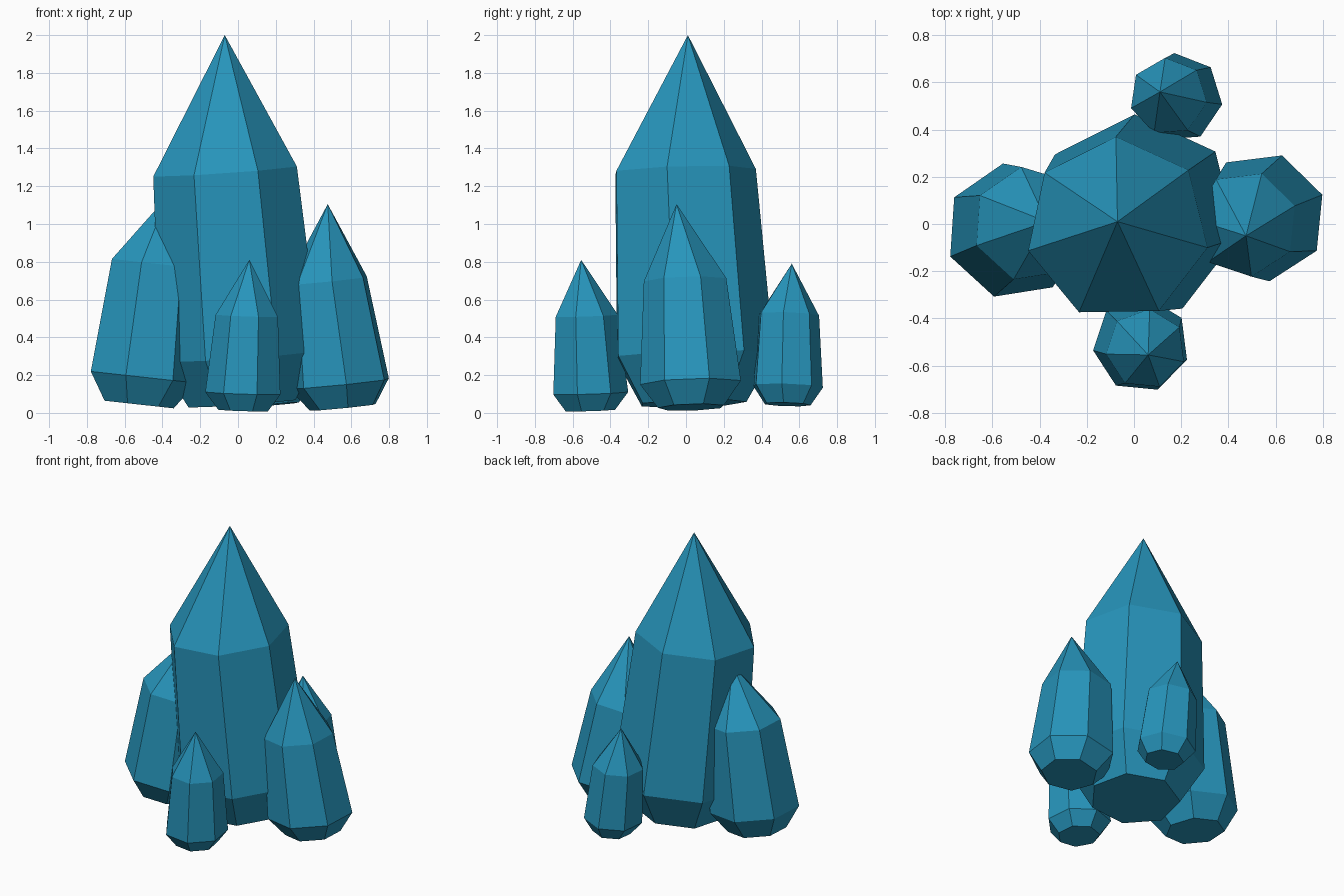
import bpy, bmesh
from math import radians, cos, sin, tau

if "Cube" in bpy.data.objects:
    bpy.data.objects.remove(bpy.data.objects["Cube"])

SIDES = 7

blue = bpy.data.materials.new("crystal_blue")
blue.diffuse_color = (0.02, 0.30, 0.50, 1)
blue.use_nodes = True
blue.node_tree.nodes["Principled BSDF"].inputs["Base Color"].default_value = blue.diffuse_color


def crystal(name, phase, tilt, rings, apex):
    """Seven-sided crystal: rings are (x, y, z, radius), tilt is the rings' slope in x and y."""
    bm = bmesh.new()
    loops = []
    for x, y, z, r in rings:
        loop = []
        for i in range(SIDES):
            a = radians(phase) + tau * i / SIDES
            dx, dy = r * cos(a), r * sin(a)
            loop.append(bm.verts.new((x + dx, y + dy, z + tilt[0] * dx + tilt[1] * dy)))
        loops.append(loop)
    tip = bm.verts.new(apex)
    bm.faces.new(loops[0][::-1])
    for i in range(SIDES):
        j = (i + 1) % SIDES
        for low, high in zip(loops, loops[1:]):
            bm.faces.new((low[i], low[j], high[j], high[i]))
        bm.faces.new((loops[-1][i], loops[-1][j], tip))
    mesh = bpy.data.meshes.new(name)
    bm.to_mesh(mesh)
    bm.free()
    mesh.materials.append(blue)
    obj = bpy.data.objects.new(name, mesh)
    bpy.context.collection.objects.link(obj)


# Rings run from the base, to the widest point, to the shoulder
crystal("main_crystal", 91, (0.07, 0.03),
        [(0.02, 0.03, 0.05, 0.29), (0.01, 0.03, 0.30, 0.435), (-0.07, -0.02, 1.28, 0.39)],
        (-0.07, 0.01, 2.0))
crystal("left_crystal", 99, (-0.11, 0.0),
        [(-0.53, -0.03, 0.045, 0.19), (-0.51, -0.03, 0.19, 0.29), (-0.44, 0.0, 0.79, 0.245)],
        (-0.37, 0.01, 1.15))
crystal("right_crystal", 20, (0.10, 0.03),
        [(0.56, 0.03, 0.03, 0.18), (0.54, 0.03, 0.155, 0.275), (0.47, 0.0, 0.70, 0.225)],
        (0.475, -0.05, 1.105))
crystal("front_crystal", 33, (-0.03, 0.03),
        [(0.03, -0.51, 0.013, 0.135), (0.03, -0.51, 0.105, 0.205), (0.05, -0.53, 0.515, 0.17)],
        (0.06, -0.555, 0.81))
crystal("back_crystal", 43, (0.08, -0.03),
        [(0.20, 0.535, 0.045, 0.125), (0.186, 0.535, 0.14, 0.19), (0.145, 0.54, 0.52, 0.165)],
        (0.11, 0.56, 0.79))
